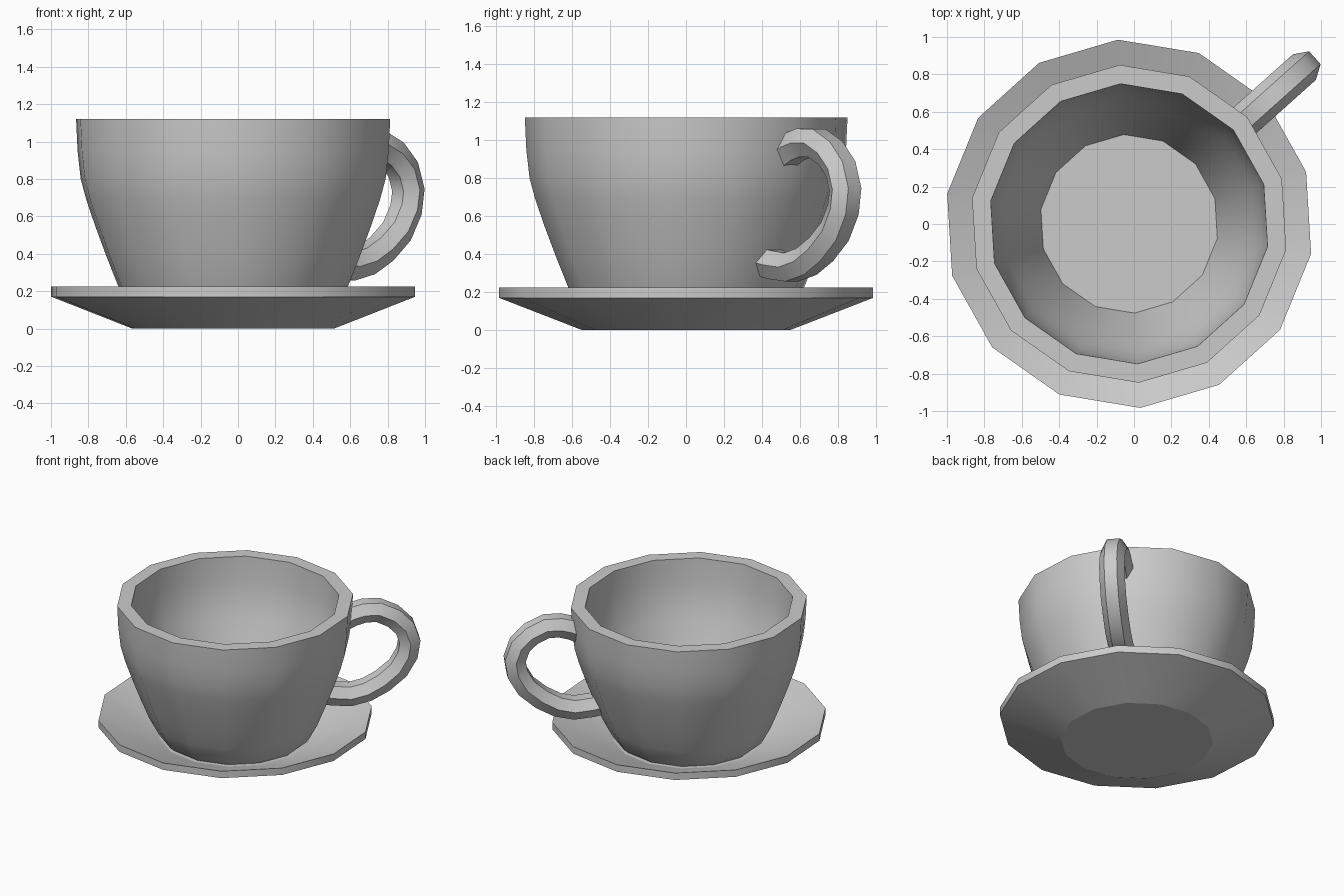
import bpy
import bmesh
from math import cos, sin, pi, radians
from mathutils import Vector

if "Cube" in bpy.data.objects:
    bpy.data.objects.remove(bpy.data.objects["Cube"])

SIDES = 14
AXIS = Vector((-0.026, 0.001, 0))
TURN = radians(93.5)
HANDLE_ANGLE = radians(41.8)

grey = bpy.data.materials.new("mid_grey")
grey.use_nodes = True
grey.diffuse_color = (0.6, 0.6, 0.6, 1)
grey.node_tree.nodes["Principled BSDF"].inputs["Base Color"].default_value = grey.diffuse_color


def finish(name, bm):
    """Turn a bmesh into a smooth-shaded grey object."""
    bmesh.ops.recalc_face_normals(bm, faces=bm.faces)
    for face in bm.faces:
        face.smooth = True
    mesh = bpy.data.meshes.new(name)
    bm.to_mesh(mesh)
    bm.free()
    mesh.materials.append(grey)
    obj = bpy.data.objects.new(name, mesh)
    bpy.context.collection.objects.link(obj)


def skin(bm, rings):
    """Bridge a row of equal rings and cap both ends."""
    for low, high in zip(rings, rings[1:]):
        for i in range(len(low)):
            j = (i + 1) % len(low)
            bm.faces.new((low[i], low[j], high[j], high[i]))
    bm.faces.new(rings[0])
    bm.faces.new(rings[-1])


def lathe(name, profile, creases):
    """Spin (radius, height) points; rings listed in creases stay sharp."""
    bm = bmesh.new()
    rings = []
    for r, z in profile:
        angles = [TURN + 2 * pi * i / SIDES for i in range(SIDES)]
        rings.append([bm.verts.new(AXIS + Vector((r * cos(a), r * sin(a), z))) for a in angles])
    skin(bm, rings)
    for k in creases:
        for i in range(SIDES):
            bm.edges.get((rings[k][i], rings[k][i - 1])).smooth = False
    finish(name, bm)


# Saucer: a shallow dish with an upright edge
lathe("saucer",
      [(0.547, 0), (0.986, 0.17), (0.986, 0.225), (0.547, 0.058)],
      creases=(0, 1, 2, 3))

# Cup: rounded foot and outer wall, flat rim, then the inner wall down to the floor
outer = [(0.455, 0.008), (0.548, 0.085), (0.622, 0.225), (0.688, 0.39), (0.748, 0.55),
         (0.796, 0.69), (0.826, 0.80), (0.843, 0.95), (0.851, 1.12)]
inner = [(0.75, 1.12), (0.742, 0.95), (0.722, 0.80), (0.686, 0.67),
         (0.636, 0.53), (0.582, 0.38), (0.53, 0.23), (0.478, 0.075)]
lathe("cup", outer + inner, creases=(0, 8, 9, 16))

# Handle: a six-sided bar swept along a loop, in (distance from axis, height)
path = [Vector(p) for p in (
    (0.79, 0.935), (0.85, 0.964), (0.93, 0.986), (1.03, 0.986), (1.14, 0.932),
    (1.22, 0.85), (1.257, 0.74), (1.24, 0.635), (1.175, 0.52), (1.065, 0.425),
    (0.95, 0.361), (0.83, 0.332), (0.70, 0.345), (0.63, 0.36))]
WIDTH, DEPTH = 0.092, 0.087
out = Vector((cos(HANDLE_ANGLE), sin(HANDLE_ANGLE), 0))
side = Vector((-out.y, out.x, 0))
up = Vector((0, 0, 1))
bm = bmesh.new()
rings = []
for i, p in enumerate(path):
    along = (path[min(i + 1, len(path) - 1)] - path[max(i - 1, 0)]).normalized()
    normal = out * -along.y + up * along.x
    centre = AXIS + out * p.x + up * p.y
    rings.append([bm.verts.new(centre + side * WIDTH * cos(k * pi / 3) + normal * DEPTH * sin(k * pi / 3))
                  for k in range(6)])
skin(bm, rings)
# Keep the bar's long edges and end caps crisp
for ring in rings:
    for vert in ring:
        for edge in vert.link_edges:
            edge.smooth = edge.other_vert(vert) in ring
for low, high in zip(rings, rings[1:]):
    for a, b in zip(low, high):
        bm.edges.get((a, b)).smooth = False
for cap in (rings[0], rings[-1]):
    for k in range(6):
        bm.edges.get((cap[k], cap[k - 1])).smooth = False
finish("handle", bm)
